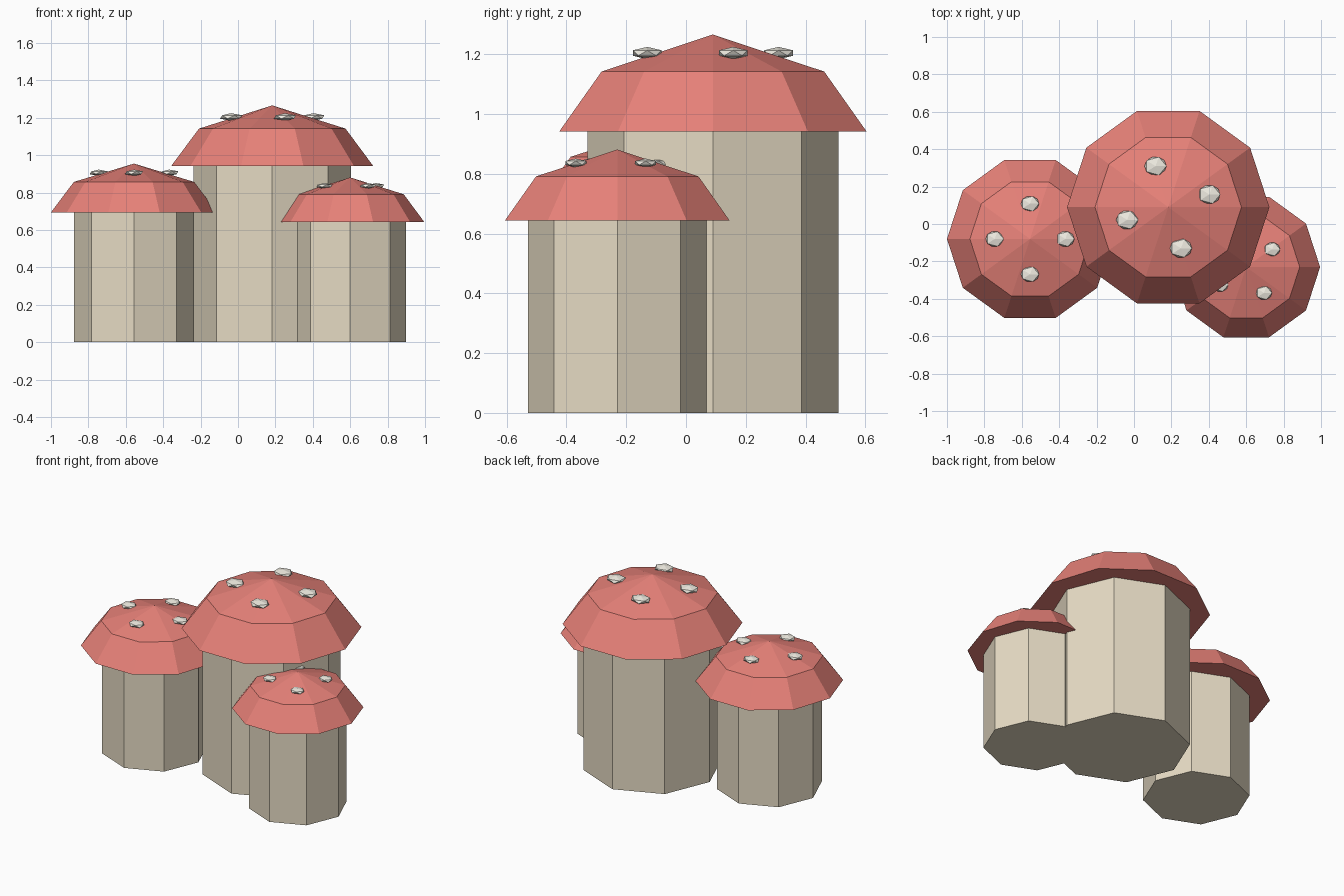
import bpy
import bmesh
from math import sin, cos, tau
from mathutils import Matrix

if "Cube" in bpy.data.objects:
    bpy.data.objects.remove(bpy.data.objects["Cube"])


def material(name, rgb):
    m = bpy.data.materials.new(name)
    m.diffuse_color = (*rgb, 1)
    m.use_nodes = True
    m.node_tree.nodes["Principled BSDF"].inputs["Base Color"].default_value = m.diffuse_color
    return m


CAP = material("cap_red", (0.80, 0.22, 0.19))
STEM = material("stem_cream", (0.79, 0.71, 0.55))
SPOT = material("spot_white", (0.86, 0.83, 0.75))


def finish(bm, name, mat, loc):
    bmesh.ops.recalc_face_normals(bm, faces=bm.faces)
    mesh = bpy.data.meshes.new(name)
    bm.to_mesh(mesh)
    bm.free()
    mesh.materials.append(mat)
    obj = bpy.data.objects.new(name, mesh)
    obj.location = loc
    bpy.context.collection.objects.link(obj)


def lathe(name, mat, loc, rings, sides, apex=None):
    """Stack polygon rings of (radius, z), closed below and by a cap or apex above."""
    bm = bmesh.new()
    loops = [[bm.verts.new((r * cos(tau * i / sides), r * sin(tau * i / sides), z))
              for i in range(sides)] for r, z in rings]
    bm.faces.new(loops[0][::-1])
    for a, b in zip(loops, loops[1:]):
        for i in range(sides):
            j = (i + 1) % sides
            bm.faces.new((a[i], a[j], b[j], b[i]))
    top = loops[-1]
    if apex is None:
        bm.faces.new(top)
    else:
        tip = bm.verts.new((0, 0, apex))
        for i in range(sides):
            bm.faces.new((top[i], top[(i + 1) % sides], tip))
    finish(bm, name, mat, loc)


def mushroom(label, x, y, stem_r, cap_r, base, mid, apex, spot_z, turn):
    # eight-sided stem
    lathe(label + "_stem", STEM, (x, y, 0), [(stem_r, 0), (stem_r, base)], 8)
    # ten-sided faceted cap
    lathe(label + "_cap", CAP, (x, y, 0),
          [(cap_r, base), (cap_r * 0.724, mid)], 10, apex)
    # four flattened spots around the cap
    for k in range(4):
        a = turn + k * tau / 4
        r = cap_r * 0.425
        bm = bmesh.new()
        bmesh.ops.create_icosphere(
            bm, subdivisions=1, radius=1,
            matrix=Matrix.Diagonal((cap_r * 0.122, cap_r * 0.105, cap_r * 0.038, 1)))
        finish(bm, f"{label}_spot_{k + 1}", SPOT,
               (x + r * cos(a), y + r * sin(a), spot_z))


mushroom("large", 0.183, 0.09, 0.42, 0.541, 0.941, 1.142, 1.266, 1.204, 0.3)
mushroom("left", -0.556, -0.08, 0.321, 0.444, 0.694, 0.857, 0.955, 0.906, 0.0)
mushroom("right", 0.60, -0.23, 0.299, 0.395, 0.644, 0.791, 0.881, 0.836, 0.6)
